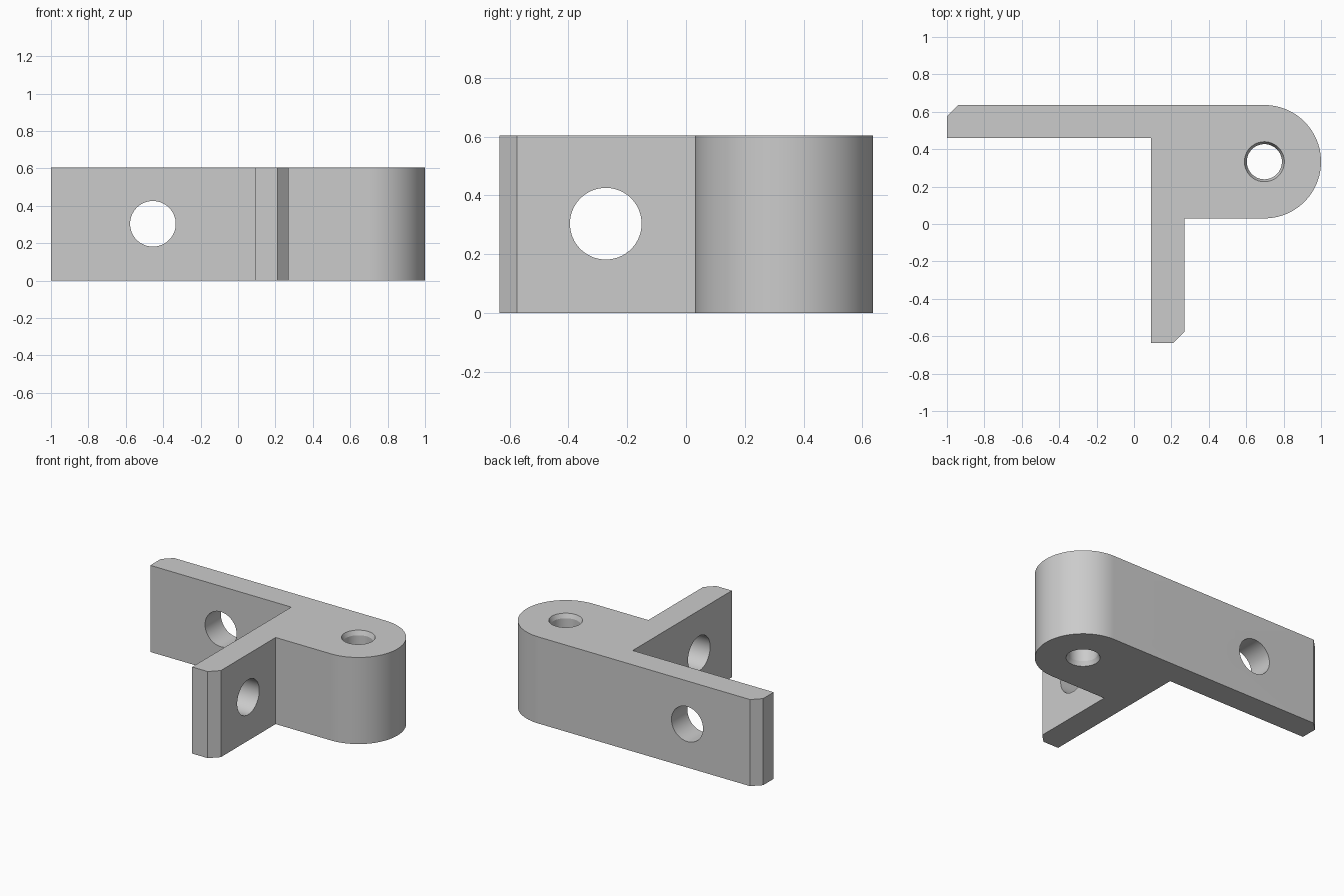
import bpy, bmesh, math
from mathutils import Vector

if "Cube" in bpy.data.objects:
    bpy.data.objects.remove(bpy.data.objects["Cube"])

H = 0.605            # bracket height
CX, CY, R = 0.697, 0.333, 0.303   # rounded pivot end

grey = bpy.data.materials.new("plain grey")
grey.diffuse_color = (0.6, 0.6, 0.6, 1)
grey.use_nodes = True
grey.node_tree.nodes["Principled BSDF"].inputs["Base Color"].default_value = grey.diffuse_color


def make_object(name, bm):
    bmesh.ops.recalc_face_normals(bm, faces=bm.faces)
    mesh = bpy.data.meshes.new(name)
    bm.to_mesh(mesh)
    bm.free()
    mesh.materials.append(grey)
    obj = bpy.data.objects.new(name, mesh)
    bpy.context.collection.objects.link(obj)
    return obj


def extrude_outline(name, points, height):
    bm = bmesh.new()
    face = bm.faces.new([bm.verts.new((x, y, 0)) for x, y in points])
    top = bmesh.ops.extrude_face_region(bm, geom=[face])["geom"]
    verts = [v for v in top if isinstance(v, bmesh.types.BMVert)]
    bmesh.ops.translate(bm, verts=verts, vec=(0, 0, height))
    return make_object(name, bm)


def lathe_cutter(name, profile, centre, axis, sides=64):
    """Round cutter from (radius, distance along axis) pairs."""
    bm = bmesh.new()
    turn = Vector((0, 0, 1)).rotation_difference(Vector(axis))
    rings = []
    for r, d in profile:
        ring = []
        for i in range(sides):
            a = 2 * math.pi * i / sides
            p = Vector((r * math.cos(a), r * math.sin(a), d))
            ring.append(bm.verts.new(Vector(centre) + turn @ p))
        rings.append(ring)
    for low, high in zip(rings, rings[1:]):
        for i in range(sides):
            j = (i + 1) % sides
            bm.faces.new((low[i], low[j], high[j], high[i]))
    bm.faces.new(rings[0])
    bm.faces.new(rings[-1])
    return make_object(name, bm)


# Bracket body: two chamfered flanges meeting at a rounded pivot end
arc = [(CX + R * math.cos(a), CY + R * math.sin(a))
       for a in (math.pi * (i / 48 - 0.5) for i in range(49))]
outline = [(-1, 0.46), (0.09, 0.46), (0.09, -0.635), (0.21, -0.635),
           (0.27, -0.575), (0.27, CY - R)] + arc + [(-0.94, 0.636), (-1, 0.576)]
bracket = extrude_outline("bracket", outline, H)

# Holes: one through each flange, one chamfered pivot hole
c, r0, r1 = 0.03, 0.094, 0.107
e = 0.01
slope = (r1 - r0) / c
pivot = [(r1 + slope * e, -e), (r0, c), (r0, H - c), (r1 + slope * e, H + e)]
bolt = [(0.122, -0.2), (0.122, 0.2)]
cutters = [
    lathe_cutter("pivot_hole_cutter", pivot, (CX, CY, 0), (0, 0, 1)),
    lathe_cutter("long_flange_hole_cutter", bolt, (-0.455, 0.548, 0.304), (0, 1, 0)),
    lathe_cutter("short_flange_hole_cutter", bolt, (0.18, -0.273, 0.304), (1, 0, 0)),
]
for cutter in cutters:
    mod = bracket.modifiers.new(cutter.name, "BOOLEAN")
    mod.object = cutter
    mod.operation = "DIFFERENCE"
    mod.solver = "EXACT"

# Apply the cuts, then smooth the round walls
bpy.context.view_layer.objects.active = bracket
bracket.select_set(True)
for mod in list(bracket.modifiers):
    bpy.ops.object.modifier_apply(modifier=mod.name)
for cutter in cutters:
    bpy.data.objects.remove(cutter, do_unlink=True)
bpy.ops.object.shade_smooth_by_angle(angle=math.radians(20))
